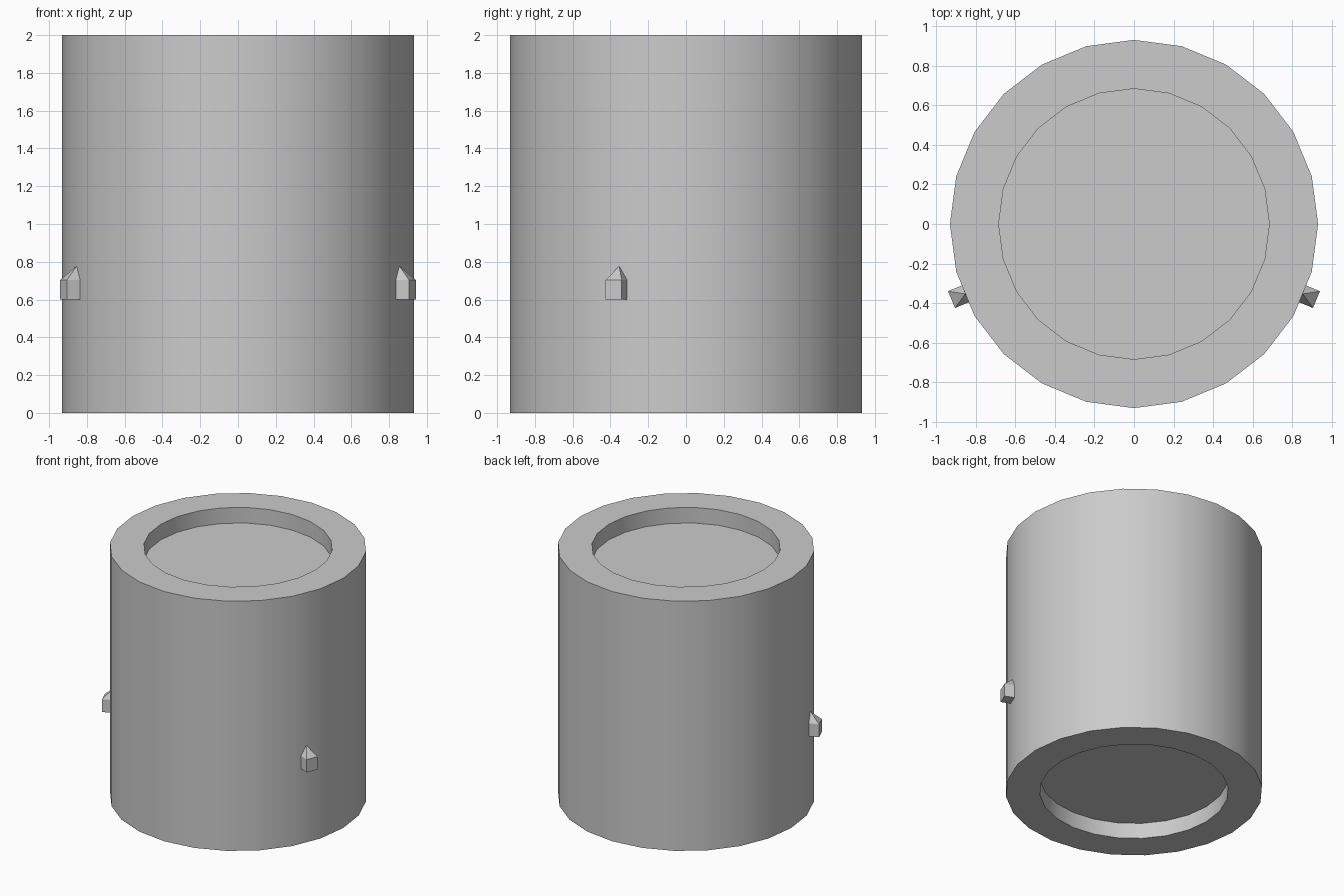
import bpy, bmesh
from math import radians, pi
from mathutils import Matrix, Vector

if "Cube" in bpy.data.objects:
    bpy.data.objects.remove(bpy.data.objects["Cube"])

SIDES, R_OUT, R_IN, HEIGHT, RECESS = 24, 0.932, 0.685, 2.0, 0.125


def add_object(name, bm):
    bmesh.ops.recalc_face_normals(bm, faces=bm.faces)
    mesh = bpy.data.meshes.new(name)
    bm.to_mesh(mesh)
    bm.free()
    obj = bpy.data.objects.new(name, mesh)
    bpy.context.collection.objects.link(obj)
    return obj


# Drum body: a cross-section spun into 24 sides, with a shallow recess at each end
bm = bmesh.new()
profile = [(R_IN, RECESS), (R_IN, 0), (R_OUT, 0),
           (R_OUT, HEIGHT), (R_IN, HEIGHT), (R_IN, HEIGHT - RECESS)]
verts = [bm.verts.new((r, 0, z)) for r, z in profile]
edges = [bm.edges.new(pair) for pair in zip(verts, verts[1:])]
bmesh.ops.spin(bm, geom=verts + edges, cent=(0, 0, 0), axis=(0, 0, 1),
               angle=2 * pi, steps=SIDES)
bmesh.ops.remove_doubles(bm, verts=bm.verts, dist=0.0005)
bmesh.ops.holes_fill(bm, edges=[e for e in bm.edges if e.is_boundary], sides=0)
body = add_object("drum_body", bm)
bpy.context.view_layer.objects.active = body
body.select_set(True)
bpy.ops.object.shade_smooth_by_angle(angle=radians(30))
body.select_set(False)


# Side pegs: small box against a wall facet, topped by a half pyramid leaning on the wall
def add_peg(name, angle):
    inner, outer, half = 0.923, 1.0, 0.046
    low, eave, tip = 0.6, 0.703, 0.777
    bm = bmesh.new()
    corners = [(inner, -half), (outer, -half), (outer, half), (inner, half)]
    base = [bm.verts.new((x, y, low)) for x, y in corners]
    top = [bm.verts.new((x, y, eave)) for x, y in corners]
    apex = bm.verts.new((inner + 0.002, 0, tip))
    bm.faces.new(base)
    for i in range(4):
        j = (i + 1) % 4
        bm.faces.new((base[i], base[j], top[j], top[i]))
        bm.faces.new((top[i], top[j], apex))
    bm.transform(Matrix.Rotation(radians(angle), 4, 'Z'))
    return add_object(name, bm)


add_peg("right_peg", -22.5)
add_peg("left_peg", 202.5)
